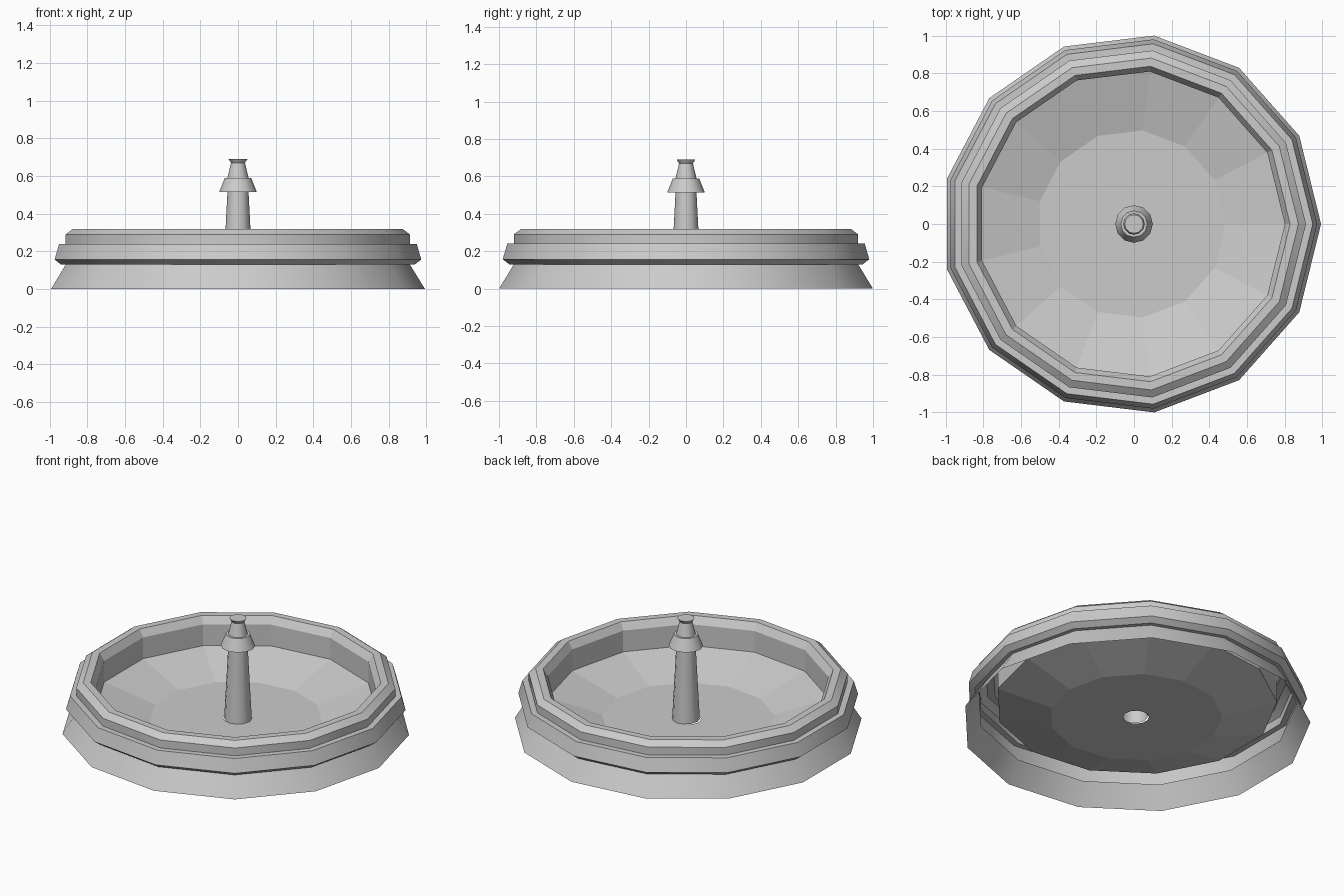
import bpy, bmesh
from math import cos, sin, pi, radians

if "Cube" in bpy.data.objects:
    bpy.data.objects.remove(bpy.data.objects["Cube"])


def lathe(name, profile, sides, cx=0.0, cap_end=False, flat_from=None):
    """Revolve (radius, z) points; segments from index flat_from stay flat shaded."""
    bm = bmesh.new()
    rings = []
    for r, z in profile:
        rings.append([bm.verts.new((cx + r * cos(2 * pi * i / sides),
                                    r * sin(2 * pi * i / sides), z))
                      for i in range(sides)])
    flat = []
    for k, (a, b) in enumerate(zip(rings, rings[1:])):
        for i in range(sides):
            j = (i + 1) % sides
            f = bm.faces.new((a[i], a[j], b[j], b[i]))
            if flat_from is not None and k >= flat_from:
                flat.append(f)
    if cap_end:
        bm.faces.new(rings[-1])
    bm.faces.index_update()
    flat_ids = [f.index for f in flat]
    mesh = bpy.data.meshes.new(name)
    bm.to_mesh(mesh)
    bm.free()
    obj = bpy.data.objects.new(name, mesh)
    bpy.context.collection.objects.link(obj)
    bpy.ops.object.select_all(action='DESELECT')
    obj.select_set(True)
    bpy.context.view_layer.objects.active = obj
    bpy.ops.object.shade_smooth_by_angle(angle=radians(31))
    for i in flat_ids:
        obj.data.polygons[i].use_smooth = False
    return obj


# Open-bottomed thirteen-sided dish: flared foot, banded rim, recessed bowl
dish = [(1.007, 0.0), (0.927, 0.13), (0.952, 0.13), (0.987, 0.157),
        (0.963, 0.24), (0.927, 0.24), (0.927, 0.29), (0.887, 0.32),
        (0.843, 0.32), (0.815, 0.275), (0.815, 0.14), (0.5, 0.05),
        (0.075, 0.05)]
lathe("dish", dish, 13, cx=-0.0145, flat_from=8)

# Central barbed post, hollow from below
post = [(0.08, 0.05), (0.056, 0.515), (0.1, 0.515), (0.07, 0.59),
        (0.056, 0.59), (0.037, 0.67), (0.05, 0.69)]
lathe("center_post", post, 13 - 1, cap_end=True)
